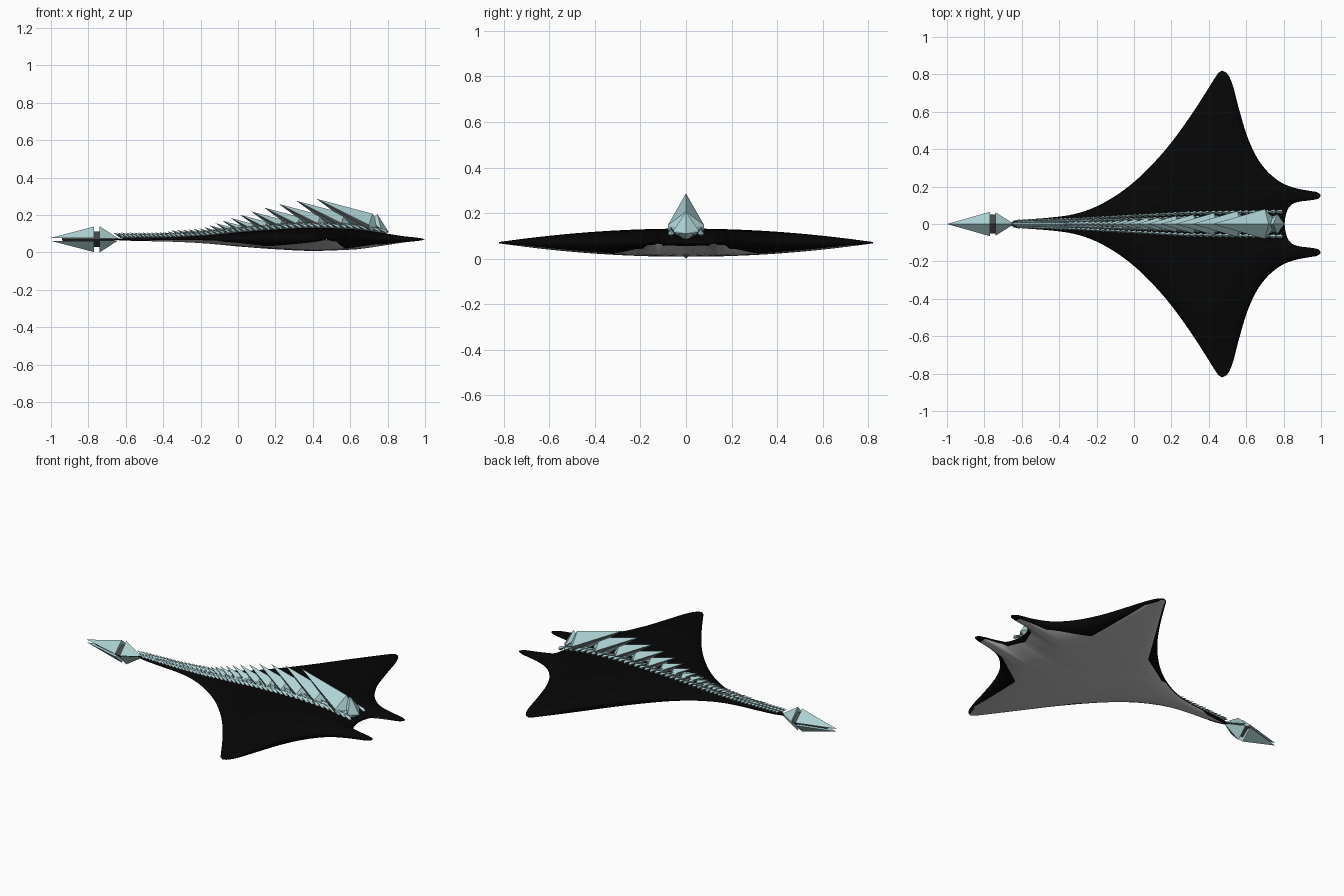
import bpy, bmesh, math

if "Cube" in bpy.data.objects:
    bpy.data.objects.remove(bpy.data.objects["Cube"], do_unlink=True)


def material(name, rgb):
    m = bpy.data.materials.new(name)
    m.use_nodes = True
    m.diffuse_color = (*rgb, 1)
    m.node_tree.nodes["Principled BSDF"].inputs["Base Color"].default_value = (*rgb, 1)
    return m


black = material("black skin", (.0018, .0018, .0018))
grey = material("grey belly", (.57, .57, .57))
teal = material("pale teal armour", (.42, .64, .65))
dark = material("dark grey armour", (.06, .065, .065))


def finish(bm, name, mats, smooth=False):
    bmesh.ops.remove_doubles(bm, verts=bm.verts, dist=1e-5)
    bmesh.ops.recalc_face_normals(bm, faces=bm.faces)
    mesh = bpy.data.meshes.new(name)
    bm.to_mesh(mesh)
    bm.free()
    for m in mats:
        mesh.materials.append(m)
    for p in mesh.polygons:
        p.use_smooth = smooth
    obj = bpy.data.objects.new(name, mesh)
    bpy.context.collection.objects.link(obj)


def linear(pts, t):
    if t <= pts[0][0]:
        return pts[0][1]
    for (a, p), (b, q) in zip(pts, pts[1:]):
        if t <= b:
            return p + (q - p) * (t - a) / (b - a)
    return pts[-1][1]


def curve(pts, t):
    """Monotone cubic through the points."""
    slopes = [(q - p) / (b - a) for (a, p), (b, q) in zip(pts, pts[1:])]
    tang = [slopes[0]]
    for s, r in zip(slopes, slopes[1:]):
        tang.append(2 * s * r / (s + r) if s * r > 0 else 0)
    tang.append(slopes[-1])
    for i, ((a, p), (b, q)) in enumerate(zip(pts, pts[1:])):
        if t <= b:
            w = b - a
            u = max(0, (t - a) / w)
            return (p * (1 + 2 * u) * (1 - u) ** 2 + q * u * u * (3 - 2 * u)
                    + w * tang[i] * u * (1 - u) ** 2 + w * tang[i + 1] * u * u * (u - 1))
    return pts[-1][1]


# Outline: (distance from the middle, x) for the leading and trailing edges
LEAD = [(0, .805), (.04, .81), (.08, .823), (.105, .845), (.12, .885), (.125, .93),
        (.135, .985), (.153, .997), (.17, .98), (.18, .92), (.19, .87), (.21, .81),
        (.24, .76), (.29, .705), (.36, .655), (.47, .605), (.62, .56), (.75, .525),
        (.8, .502), (.815, .487), (.82, .473)]
TRAIL = [(0, -.68), (.02, -.62), (.033, -.46), (.045, -.36), (.07, -.26), (.12, -.15),
         (.2, -.03), (.3, .08), (.42, .187), (.57, .297), (.7, .382), (.78, .432),
         (.81, .453), (.82, .471)]
# Belly patch limits
BELLY_LEAD = [(0, .77), (.1, .81), (.13, .95), (.165, .95), (.19, .78), (.32, .57),
              (.72, .525), (.79, .49)]
BELLY_TRAIL = [(0, -.64), (.02, -.5), (.15, -.07), (.31, .16), (.72, .41), (.79, .45)]
# Half thickness along the length
THICK = [(-.7, .01), (-.4, .012), (-.2, .02), (0, .038), (.2, .053), (.4, .062),
         (.6, .057), (.8, .033), (.9, .02), (1, .016)]
MID = .07
SPAN = .82


def spread(a, b, n):
    return [a + (b - a) * i / n for i in range(n)]


def body():
    bm = bmesh.new()
    n = 140
    ys = [SPAN * math.copysign((i / n) ** 2, i) for i in range(-n, n + 1)]
    columns = []
    for y in ys:
        d = abs(y)
        back, front = curve(TRAIL, d), curve(LEAD, d)
        inset = min(.008, (front - back) / 3)
        g0 = min(max(linear(BELLY_TRAIL, d), back + inset), front - inset)
        g1 = max(min(linear(BELLY_LEAD, d), front - inset), g0)

        def point(x, side):
            u = abs(2 * (x - back) / (front - back) - 1)
            edge = max(0, 1 - min(u, 1) ** 5) ** .55
            h = curve(THICK, x) * (1 - (d / .84) ** 2) * edge
            return bm.verts.new((x, y, MID + side * h))

        top = [back + (front - back) * (1 - math.cos(math.pi * i / 28)) / 2 for i in range(29)]
        low = spread(back, g0, 6) + spread(g0, g1, 20) + spread(g1, front, 6) + [front]
        columns.append(([point(x, 1) for x in top], [point(x, -1) for x in low]))
    for a, b in zip(columns, columns[1:]):
        for layer in (0, 1):
            p, q = a[layer], b[layer]
            for i in range(len(p) - 1):
                f = bm.faces.new((p[i], p[i + 1], q[i + 1], q[i]))
                f.material_index = int(layer == 1 and 6 <= i < 26)
    bmesh.ops.dissolve_degenerate(bm, dist=1e-6, edges=bm.edges)
    finish(bm, "ray_body", [black, grey], True)


def kite(bm, tip, up, side, down, nose, band, y=0):
    """Faceted spike with a dark band along each flank; points are (x, z),
    side is (x, half width, z)."""
    def v(p):
        return bm.verts.new((p[0], y, p[1]))
    t, u, d, n = v(tip), v(up), v(down), v(nose)
    for sign in (1, -1):
        a, b = [bm.verts.new((side[0], y + sign * side[1], z)) for z in (side[2], side[2] - band)]
        for end in (t, n):
            bm.faces.new((end, u, a))
            bm.faces.new((end, a, b)).material_index = int(end is t)
            bm.faces.new((end, b, d))


def scale(bm, x, z, s, width=.08, y=0):
    kite(bm, (x - .3 * s, z + .18 * s), (x, z + .1 * s), (x - .02 * s, width * s, z + .04 * s),
         (x - .03 * s, z - .02 * s), (x + .05 * s, z + .02 * s), .022 * s, y)


def surface(x):
    return MID + curve(THICK, x)


# Central row of spikes, shrinking toward the tail
def spine():
    bm = bmesh.new()
    x, s = .72, 1
    while x > -.64:
        scale(bm, x, surface(x) - .008 * s, s)
        x -= .15 * s
        s = max(s * .86, .2 if x > -.3 else .15)
    finish(bm, "spine_spikes", [teal, dark])


# Small scales in rows beside the spine
def side_scales():
    bm = bmesh.new()
    field = [(-.66, .018), (-.3, .03), (0, .048), (.3, .066), (.8, .075)]
    for row in (-.88, -.5, .5, .88):
        x = .79 - .018 * (abs(row) < .6)
        while x > -.62:
            w = linear(field, x)
            s = .09 + w * 1.5
            scale(bm, x, surface(x) - .003, s, .06, row * w)
            x -= .18 * s
    finish(bm, "side_scales", [teal, dark])


# Plate at the front of the spine
def brow():
    bm = bmesh.new()
    kite(bm, (.71, .17), (.745, .205), (.765, .055, .125), (.76, .08), (.805, .11), .01)
    finish(bm, "brow_plate", [teal, dark])


# Tail blade: split pyramids around a dark core
def half_pyramid(bm, tip_x, base_x, w, h, sign, gap):
    z = MID + sign * gap
    pts = [(tip_x, 0, z), (base_x, w, z), (base_x, -w, z), (base_x, 0, MID + sign * h)]
    t, a, b, c = [bm.verts.new(p) for p in pts]
    for f in ((t, a, c), (t, c, b), (a, b, c), (t, b, a)):
        bm.faces.new(f)


def tail():
    bm = bmesh.new()
    for sign in (1, -1):
        half_pyramid(bm, -1, -.77, .065, .068, sign, .008)
        half_pyramid(bm, -.64, -.74, .062, .07, sign, .005)
    finish(bm, "tail_blade", [teal])
    bm = bmesh.new()
    rings = []
    for x, r in ((-.94, .008), (-.77, .052), (-.74, .052), (-.66, .008)):
        rings.append([bm.verts.new((x, r * math.cos(k * math.pi / 2),
                                    MID + r * .8 * math.sin(k * math.pi / 2))) for k in range(4)])
    for p, q in zip(rings, rings[1:]):
        for k in range(4):
            bm.faces.new((p[k], p[k - 1], q[k - 1], q[k]))
    bm.faces.new(rings[0])
    bm.faces.new(rings[-1])
    finish(bm, "tail_core", [dark])


body()
spine()
side_scales()
brow()
tail()
